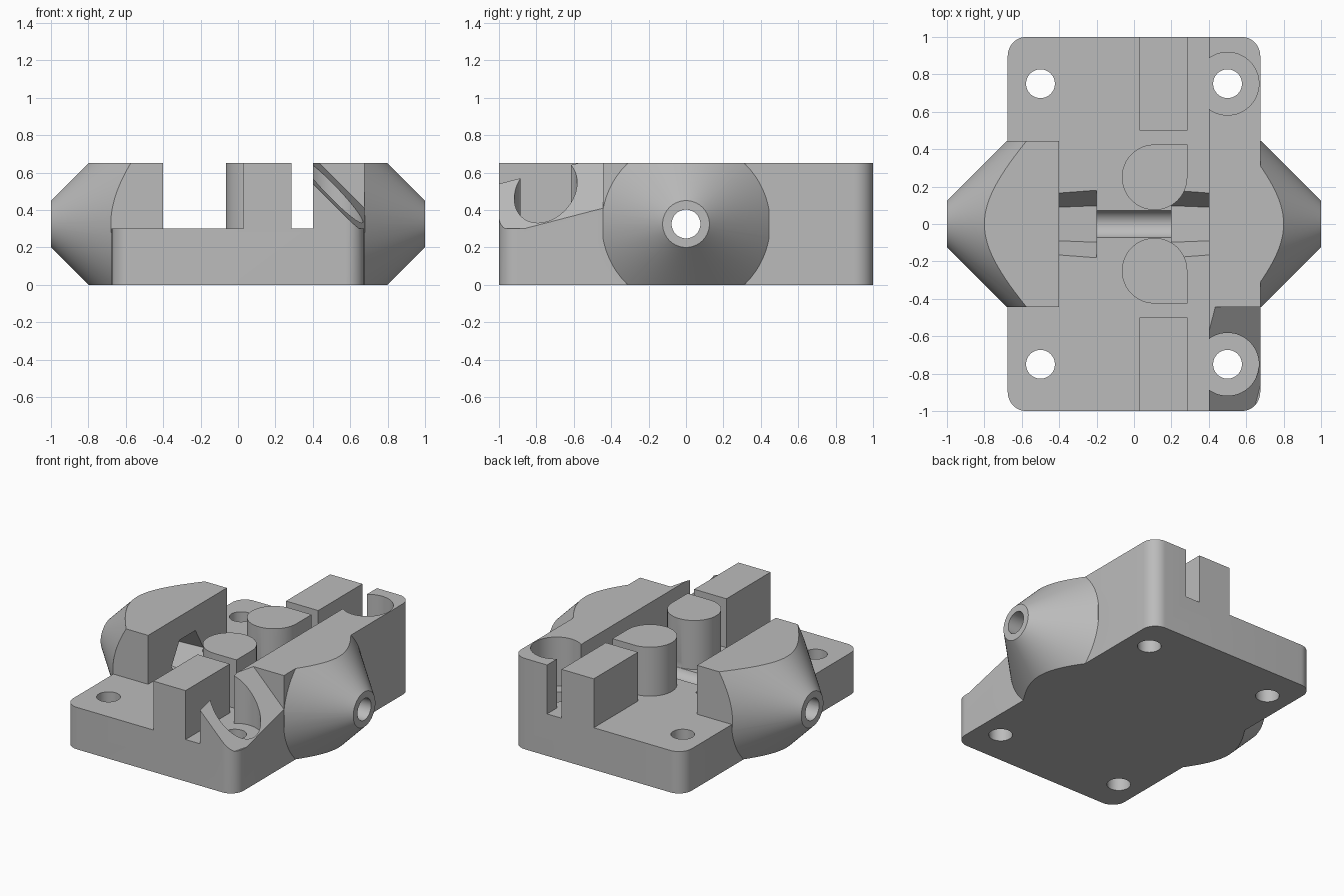
import bpy, bmesh
from math import radians, cos, sin, pi
from mathutils import Matrix, Vector

cube = bpy.data.objects.get("Cube")
if cube:
    bpy.data.objects.remove(cube, do_unlink=True)

grey = bpy.data.materials.new("plain_grey")
grey.use_nodes = True
grey.diffuse_color = (0.5, 0.5, 0.5, 1)
grey.node_tree.nodes["Principled BSDF"].inputs["Base Color"].default_value = (0.5, 0.5, 0.5, 1)

TOP, FLOOR, AXIS_Z = 0.65, 0.3, 0.325
HALF_X, HALF_Y, WALL_X = 0.675, 1.0, 0.4
LOW, HIGH = -0.1, 0.8


def finish(name, bm):
    bmesh.ops.recalc_face_normals(bm, faces=bm.faces[:])
    mesh = bpy.data.meshes.new(name)
    bm.to_mesh(mesh)
    bm.free()
    mesh.materials.append(grey)
    obj = bpy.data.objects.new(name, mesh)
    bpy.context.collection.objects.link(obj)
    return obj


def prism(name, outline, z0, z1):
    bm = bmesh.new()
    face = bm.faces.new([bm.verts.new((x, y, z0)) for x, y in outline])
    side = bmesh.ops.extrude_face_region(bm, geom=[face])["geom"]
    verts = [v for v in side if isinstance(v, bmesh.types.BMVert)]
    bmesh.ops.translate(bm, verts=verts, vec=(0, 0, z1 - z0))
    return finish(name, bm)


def box(name, x0, x1, y0, y1, z0, z1):
    return prism(name, [(x0, y0), (x1, y0), (x1, y1), (x0, y1)], z0, z1)


def arc(cx, cy, r, start, end, steps):
    angles = [radians(start + (end - start) * i / steps) for i in range(steps + 1)]
    return [(cx + r * cos(a), cy + r * sin(a)) for a in angles]


def lathe_x(name, x0, r0, x1, r1, sides):
    # Cone or cylinder lying along the bore axis
    bm = bmesh.new()
    place = Matrix.Translation(((x0 + x1) / 2, 0, AXIS_Z)) @ Matrix.Rotation(pi / 2, 4, "Y")
    bmesh.ops.create_cone(bm, cap_ends=True, segments=sides, radius1=r0, radius2=r1,
                          depth=x1 - x0, matrix=place)
    return finish(name, bm)


def post(name, x, y, r, z0, z1, sides=64):
    return prism(name, arc(x, y, r, 0, 360, sides)[:-1], z0, z1)


def combine(target, other, operation):
    mod = target.modifiers.new(operation.lower(), "BOOLEAN")
    mod.operation, mod.solver, mod.object = operation, "EXACT", other
    bpy.ops.object.select_all(action="DESELECT")
    bpy.context.view_layer.objects.active = target
    target.select_set(True)
    bpy.ops.object.modifier_apply(modifier=mod.name)
    bpy.data.objects.remove(other, do_unlink=True)


# Rounded block, taller than needed and trimmed at the end
R = 0.1
outline = []
for i, (sx, sy) in enumerate([(1, 1), (-1, 1), (-1, -1), (1, -1)]):
    outline += arc(sx * (HALF_X - R), sy * (HALF_Y - R), R, i * 90, i * 90 + 90, 12)
body = prism("clamp_body", outline, LOW, HIGH)

# Clear the floor, leaving the side wall and two end blocks
for x0, x1, y in [(-1.2, 0.03, 1.2), (0.285, WALL_X, 1.2), (-0.1, 0.35, 0.5)]:
    combine(body, box("floor_cut", x0, x1, -y, y, FLOOR, 1), "DIFFERENCE")

# Sloping cut on the front corner of the wall
bm = bmesh.new()
bmesh.ops.create_cube(bm, size=1, matrix=Matrix.Translation((0.59, -0.845, 0.8))
                      @ Matrix.Diagonal((0.4, 0.8, 1, 1)))
cut = bmesh.ops.bisect_plane(bm, geom=bm.verts[:] + bm.edges[:] + bm.faces[:],
                             plane_co=Vector((WALL_X, -1, 0.54)),
                             plane_no=Vector((1, -0.26, 1)), clear_inner=True)
bmesh.ops.holes_fill(bm, edges=[e for e in bm.edges if e.is_boundary])
combine(body, finish("slope_cut", bm), "DIFFERENCE")

# Conical side bosses
for side in (1, -1):
    if side > 0:
        boss = lathe_x("boss", 0.35, 0.775, 1, 0.125, 128)
        limit = box("boss_limit", 0.45, 1.2, -0.445, 0.445, LOW, HIGH)
    else:
        boss = lathe_x("boss", -1, 0.125, -0.35, 0.775, 128)
        limit = box("boss_limit", -1.2, -WALL_X, -0.445, 0.445, LOW, HIGH)
    combine(boss, limit, "INTERSECT")
    combine(body, boss, "UNION")

# Pegs, round with one square outer corner
for s in (1, -1):
    peg = arc(0.11, s * 0.25, 0.175, s * 90, s * 360, 48) + [(0.285, s * 0.425)]
    combine(body, prism("peg", peg, 0.1, HIGH), "UNION")

# Trim top and bottom
combine(body, box("trim", -2, 2, -2, 2, 0, TOP), "INTERSECT")

# Screw holes, with wide bores through the wall
for y in (-0.75, 0.75):
    for x in (-0.5, 0.5):
        combine(body, post("screw_hole", x, y, 0.077, -1, 1), "DIFFERENCE")
    combine(body, post("wide_bore", 0.5, y, 0.168, FLOOR, 1), "DIFFERENCE")

# Axial bore and tapered hexagonal nut pockets
combine(body, lathe_x("bore", -1.5, 0.077, 1.5, 0.077, 48), "DIFFERENCE")
combine(body, lathe_x("nut_pocket", 0.2, 0.195, 0.6, 0.165, 6), "DIFFERENCE")
combine(body, lathe_x("nut_pocket", -0.6, 0.165, -0.2, 0.195, 6), "DIFFERENCE")

bpy.ops.object.select_all(action="DESELECT")
body.select_set(True)
bpy.context.view_layer.objects.active = body
bpy.ops.object.shade_smooth_by_angle(angle=radians(25))
